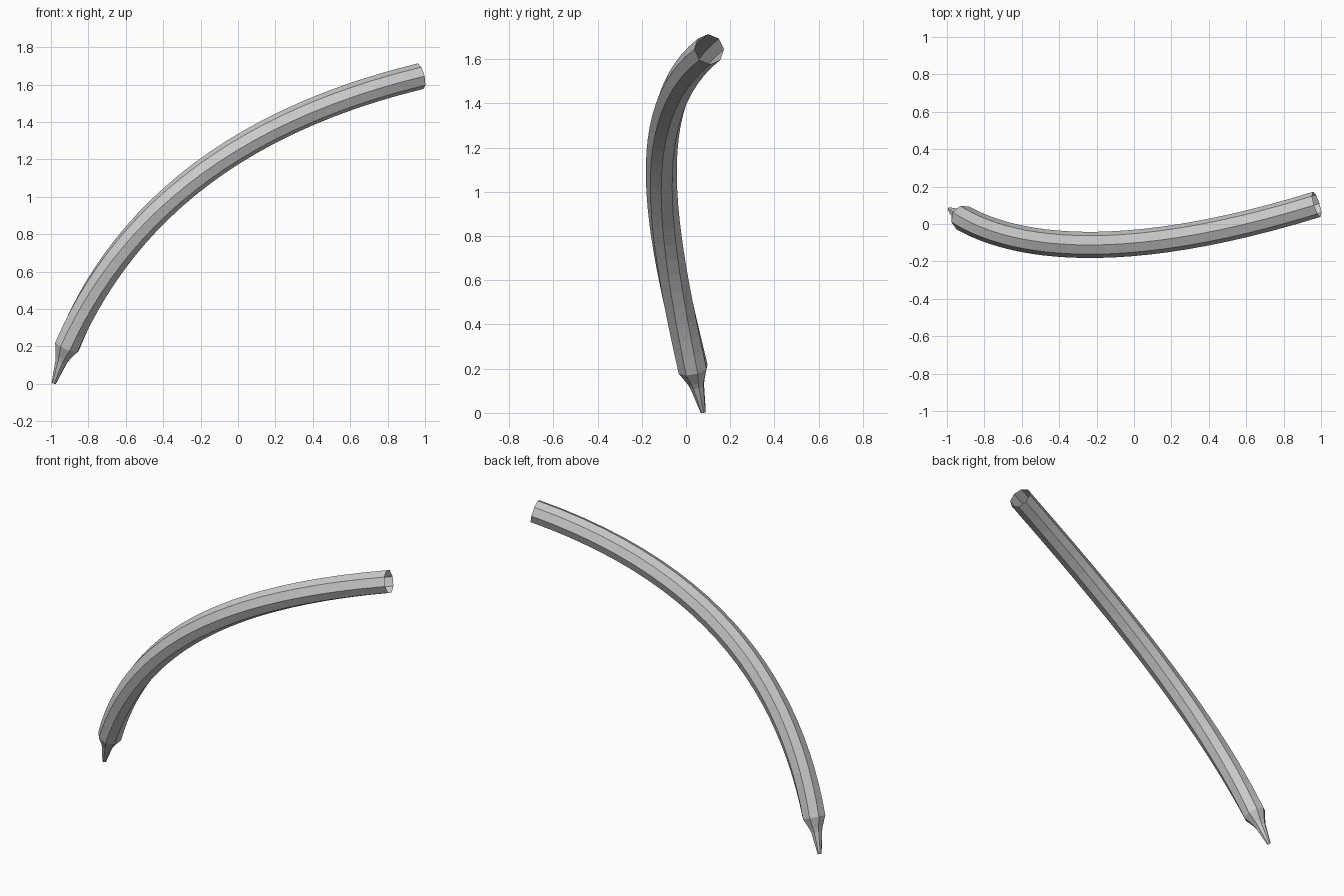
import bpy, bmesh, math
from mathutils import Vector

if "Cube" in bpy.data.objects:
    bpy.data.objects.remove(bpy.data.objects["Cube"])

SIDES, RINGS, RADIUS, PHASE = 8, 24, 0.07, 0.0
# centre line as one cubic curve
P = [Vector(p) for p in ((-0.985, 0.078, 0.003), (-0.76, -0.09, 0.72),
                         (-0.20, -0.26, 1.36), (0.977, 0.105, 1.645))]


def point(t):
    s = 1 - t
    return P[0]*s**3 + P[1]*3*s*s*t + P[2]*3*s*t*t + P[3]*t**3


def tangent(t):
    s = 1 - t
    return ((P[1]-P[0])*s*s + (P[2]-P[1])*2*s*t + (P[3]-P[2])*t*t).normalized()


# narrow tip, neck, shoulder, then constant tube
stations = [(0.0, 0.012), (0.055, 0.033), (0.066, 0.042)]
stations += [(0.092 + (1-0.092)*i/RINGS, RADIUS) for i in range(RINGS+1)]

bm = bmesh.new()
rings = []
for t, r in stations:
    d = tangent(t)
    u = Vector((0, 0, 1)).cross(d).normalized()
    v = d.cross(u)
    ring = []
    for k in range(SIDES):
        a = PHASE + 2*math.pi*k/SIDES
        ring.append(bm.verts.new(point(t) + (u*math.cos(a) + v*math.sin(a))*r))
    rings.append(ring)
for a, b in zip(rings, rings[1:]):
    for k in range(SIDES):
        j = (k+1) % SIDES
        bm.faces.new((a[k], a[j], b[j], b[k]))

mesh = bpy.data.meshes.new("curved_tube")
bm.to_mesh(mesh)
bm.free()
obj = bpy.data.objects.new("curved_tube", mesh)
bpy.context.collection.objects.link(obj)
